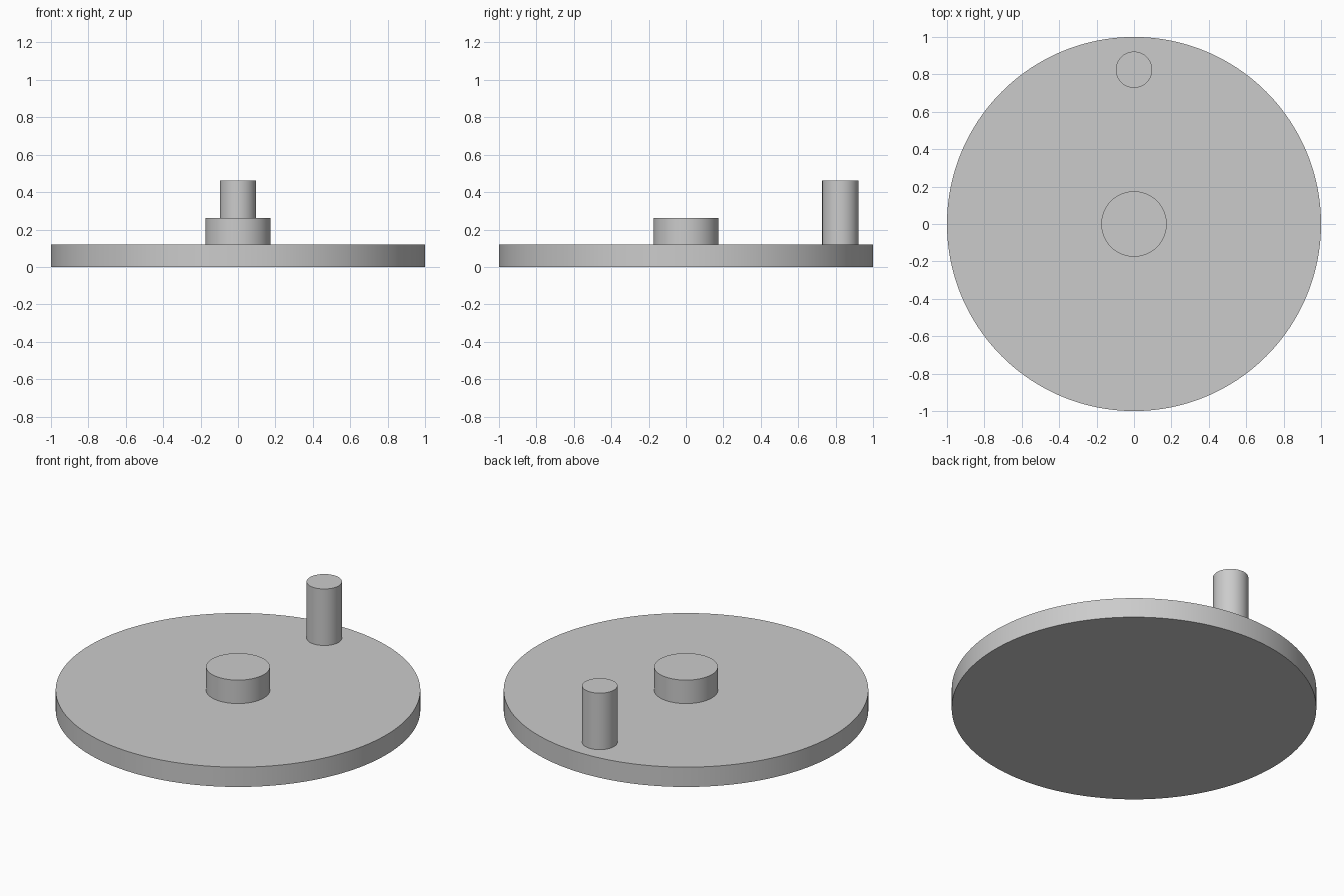
import bpy
import math

cube = bpy.data.objects.get("Cube")
if cube:
    bpy.data.objects.remove(cube, do_unlink=True)

# Plain grey for the whole model
GREY = (0.6, 0.6, 0.6, 1.0)
grey = bpy.data.materials.new("plain_grey")
grey.use_nodes = True
grey.diffuse_color = GREY
grey.node_tree.nodes["Principled BSDF"].inputs["Base Color"].default_value = GREY


def cylinder(name, radius, bottom, top, y=0.0, sides=96):
    """Upright capped cylinder with smooth sides and sharp rims."""
    bpy.ops.mesh.primitive_cylinder_add(
        vertices=sides, radius=radius, depth=top - bottom,
        location=(0, y, (bottom + top) / 2))
    obj = bpy.context.object
    obj.name = name
    obj.data.materials.append(grey)
    bpy.ops.object.shade_smooth_by_angle(angle=math.radians(30))
    return obj


DISC_TOP = 0.12

# Flat wheel, central hub and off-centre crank pin
cylinder("disc", 1.0, 0.0, DISC_TOP, sides=192)
cylinder("hub", 0.175, DISC_TOP, 0.262)
cylinder("crank_pin", 0.097, DISC_TOP, 0.462, y=0.825)
